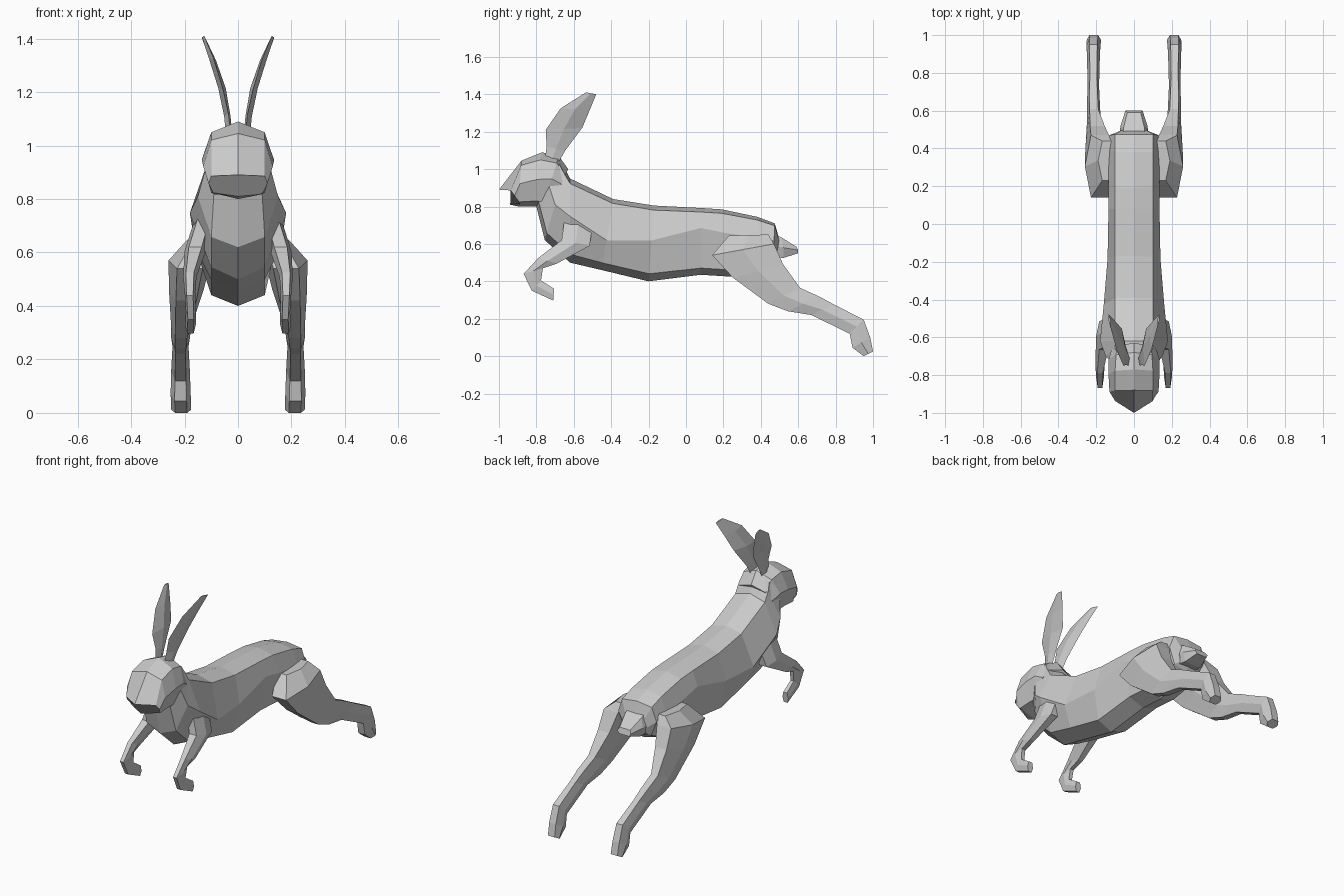
import bpy, bmesh

fur = bpy.data.materials.new("grey fur")
fur.diffuse_color = (0.6, 0.6, 0.6, 1)


def loft(name, rings):
    """Skin a closed tube through equal-length rings, capped at both ends."""
    bm = bmesh.new()
    loops = [[bm.verts.new(p) for p in ring] for ring in rings]
    n = len(loops[0])
    for a, b in zip(loops, loops[1:]):
        for i in range(n):
            j = (i + 1) % n
            bm.faces.new((a[i], a[j], b[j], b[i]))
    bm.faces.new(loops[0])
    bm.faces.new(loops[-1])
    bmesh.ops.recalc_face_normals(bm, faces=bm.faces[:])
    mesh = bpy.data.meshes.new(name)
    bm.to_mesh(mesh)
    bm.free()
    mesh.materials.append(fur)
    obj = bpy.data.objects.new(name, mesh)
    bpy.context.collection.objects.link(obj)
    return obj


def trunk_ring(ty, tz, by, bz, u, s, l, f, edge=0.06, back=0.0):
    """Eight-sided ring from the top point to the bottom point.
    u, s, l: half widths of upper, side and lower corners; f: side position;
    back: how far the side corners sweep backwards."""
    def at(x, t):
        return (x, ty + (by - ty) * t + (back if x else 0), tz + (bz - tz) * t)
    half = [(u, edge), (s, f), (l, 0.9)]
    return ([at(0, 0)] + [at(x, t) for x, t in half] + [at(0, 1)]
            + [at(-x, t) for x, t in reversed(half)])


def limb_ring(side, fy, fz, by, bz, xi, xo):
    """Six-sided limb section between a front and a back point."""
    c = (xo - xi) * 0.2
    my, mz = (fy + by) / 2, (fz + bz) / 2
    pts = [(xi + c, fy, fz), (xo - c, fy, fz), (xo, my, mz),
           (xo - c, by, bz), (xi + c, by, bz), (xi, my, mz)]
    return [(side * x, y, z) for x, y, z in pts]


# Trunk, from rump to throat
loft("body", [trunk_ring(*r) for r in (
    (.50, .62, .48, .53, .06, .08, .06, .5),
    (.475, .71, .465, .50, .10, .13, .09, .45),
    (.38, .745, .40, .46, .10, .135, .10, .4),
    (.19, .785, .24, .425, .10, .135, .10, .35),
    (.08, .792, .08, .435, .10, .135, .10, .3),
    (-.17, .805, -.20, .40, .10, .14, .10, .46),
    (-.39, .84, -.45, .46, .10, .16, .10, .58),
    (-.62, .95, -.62, .50, .10, .18, .10, .45),
    (-.645, 1.00, -.755, .62, .10, .15, .10, .5),
    (-.67, 1.04, -.80, .80, .09, .12, .09, .5))])

# Head, from nape to nose
loft("head", [trunk_ring(*r) for r in (
    (-.63, 1.00, -.72, .80, .09, .12, .09, .4, .15),
    (-.68, 1.07, -.765, .80, .095, .135, .10, .45, .14),
    (-.77, 1.09, -.82, .80, .10, .135, .10, .5, .14),
    (-.88, 1.045, -.895, .80, .10, .13, .10, .5, .1),
    (-1.0, .89, -.94, .81, .10, .11, .09, .4, .05, .06))])

# Short tail
loft("tail", [[(-w, y1, z1), (w, y1, z1), (w * 1.3, y2, (z1 + z2) / 2),
               (w, y2, z2), (-w, y2, z2), (-w * 1.3, y2, (z1 + z2) / 2)]
              for y1, z1, y2, z2, w in (
                  (.46, .66, .46, .53, .06),
                  (.51, .635, .52, .525, .055),
                  (.59, .585, .60, .55, .035))])

for side, tag in ((1, "left"), (-1, "right")):
    # Thin, outward-curving ears
    loft(tag + "_ear", [
        [(side * (x - .004), fy, fz), (side * (x + t), (fy + by) / 2, (fz + bz) / 2),
         (side * (x + .004), by, bz), (side * (x - t), (fy + by) / 2, (fz + bz) / 2)]
        for x, fy, fz, by, bz, t in (
            (.033, -.755, 1.05, -.685, 1.03, .012),
            (.040, -.745, 1.12, -.645, 1.10, .012),
            (.060, -.75, 1.21, -.555, 1.22, .014),
            (.095, -.67, 1.325, -.515, 1.315, .012),
            (.130, -.535, 1.41, -.48, 1.40, .005))])

    # Forelegs folded under the chest
    loft(tag + "_front_leg", [limb_ring(side, *r) for r in (
        (-.65, .73, -.50, .70, .09, .165),
        (-.665, .62, -.515, .59, .12, .20),
        (-.79, .525, -.69, .495, .155, .205),
        (-.868, .44, -.765, .47, .16, .20),
        (-.825, .35, -.775, .405, .158, .195),
        (-.71, .297, -.705, .36, .158, .198))])

    # Hind legs stretched out behind
    loft(tag + "_hind_leg", [limb_ring(side, *r) for r in (
        (.23, .645, .44, .65, .08, .19),
        (.14, .54, .47, .60, .10, .26),
        (.25, .42, .52, .49, .13, .258),
        (.44, .28, .61, .365, .175, .25),
        (.545, .24, .71, .32, .18, .25),
        (.67, .22, .79, .277, .185, .245),
        (.875, .12, .95, .195, .18, .25),
        (.89, .045, .985, .10, .177, .252),
        (.95, .0, 1.0, .025, .175, .25))])
